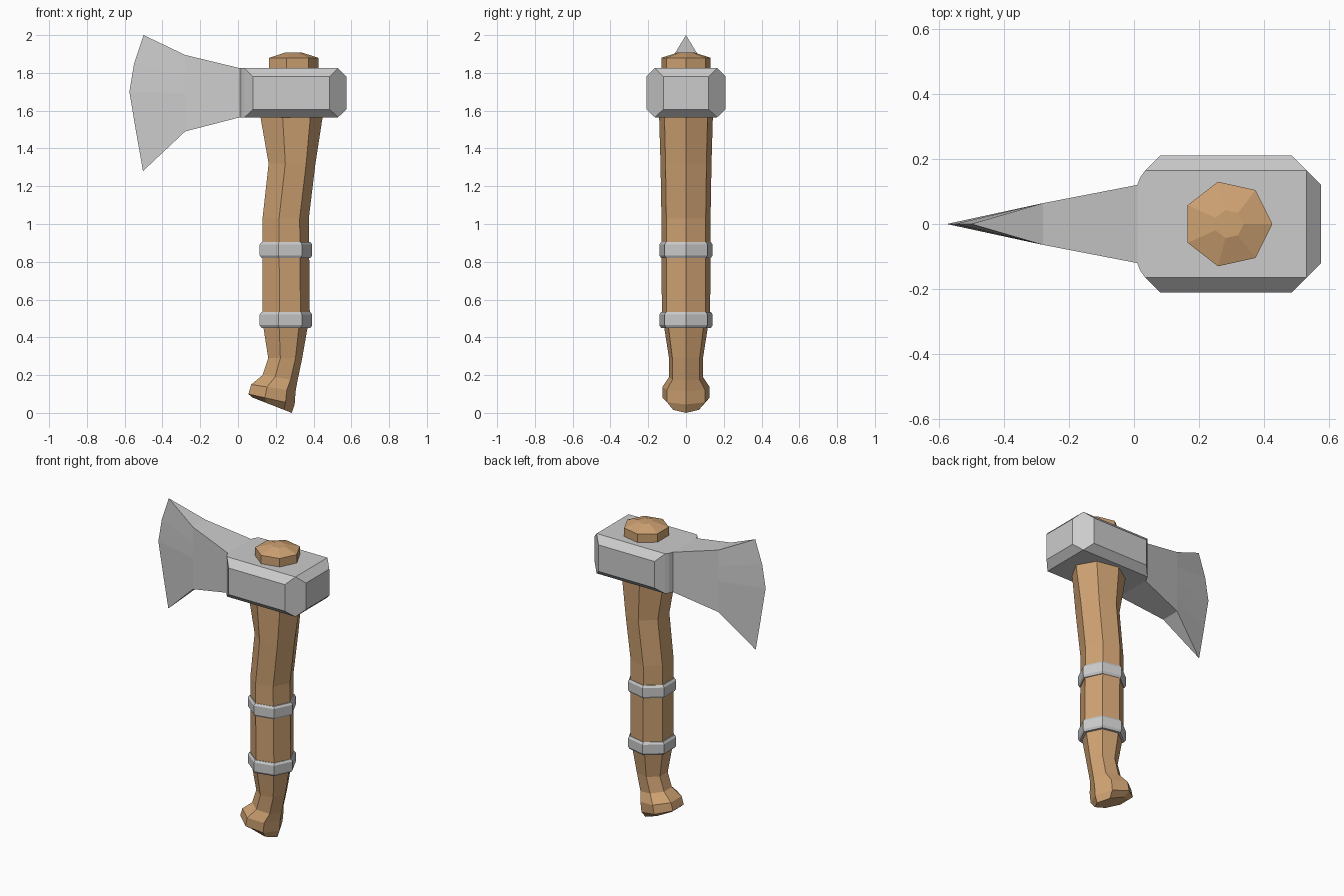
import bpy, bmesh
from math import cos, sin, tau

if "Cube" in bpy.data.objects:
    bpy.data.objects.remove(bpy.data.objects["Cube"])

wood = bpy.data.materials.new("wood")
wood.diffuse_color = (0.62, 0.36, 0.17, 1)
wood.use_nodes = True
wood.node_tree.nodes["Principled BSDF"].inputs["Base Color"].default_value = wood.diffuse_color


def loft(name, rings, caps=True, close=False, mat=None):
    """Skin a list of equal-length point rings into one flat-shaded object."""
    bm = bmesh.new()
    rows = [[bm.verts.new(p) for p in ring] for ring in rings]
    pairs = list(zip(rows, rows[1:]))
    if close:
        pairs.append((rows[-1], rows[0]))
    for a, b in pairs:
        for i in range(len(a)):
            j = (i + 1) % len(a)
            bm.faces.new((a[i], a[j], b[j], b[i]))
    if caps:
        bm.faces.new(rows[0])
        bm.faces.new(rows[-1])
    bmesh.ops.remove_doubles(bm, verts=bm.verts, dist=0.0005)
    bmesh.ops.recalc_face_normals(bm, faces=bm.faces)
    me = bpy.data.meshes.new(name)
    bm.to_mesh(me)
    bm.free()
    if mat:
        me.materials.append(mat)
    ob = bpy.data.objects.new(name, me)
    bpy.context.collection.objects.link(ob)
    return ob


def hept(xl, zl, xr, zr, ry):
    """Seven-sided ring spanning left (xl, zl) to right (xr, zr), tilted."""
    pts = []
    for i in range(7):
        a = tau * i / 7
        t = (cos(a) + 0.901) / 1.901
        pts.append((xl + (xr - xl) * t, ry * sin(a) / 0.975, zl + (zr - zl) * t))
    return pts


# Handle: curved grip with a knob at the foot, running through the head
loft("handle", [hept(*s) for s in [
    (0.075, 0.082, 0.285, 0.0, 0.085),
    (0.055, 0.10, 0.30, 0.045, 0.125),
    (0.07, 0.15, 0.305, 0.115, 0.125),
    (0.13, 0.20, 0.315, 0.17, 0.09),
    (0.16, 0.29, 0.34, 0.29, 0.09),
    (0.135, 0.45, 0.368, 0.45, 0.115),
    (0.13, 0.53, 0.38, 0.53, 0.128),
    (0.13, 1.03, 0.375, 1.03, 0.13),
    (0.162, 1.32, 0.41, 1.32, 0.135),
    (0.12, 1.56, 0.447, 1.56, 0.142),
    (0.12, 1.60, 0.447, 1.60, 0.142),
    (0.165, 1.70, 0.425, 1.70, 0.13),
    (0.165, 1.88, 0.425, 1.88, 0.13),
    (0.25, 1.908, 0.337, 1.908, 0.043)]], mat=wood)

# Two metal bands around the grip
for name, z in (("lower_band", 0.45), ("upper_band", 0.82)):
    prof = [(-0.012, 0.0), (0.004, 0.0), (0.013, 0.014),
            (0.013, 0.071), (0.004, 0.084), (-0.012, 0.084)]
    loft(name, [hept(0.128 - d, z + h, 0.38 + d, z + h, 0.128 + d)
                for d, h in prof], caps=False, close=True)

# Axe head block: chamfered poll with a stepped neck on the blade side
neck = [(0.035, 0.165), (0.02, 0.145), (0.01, 0.12)]
wide = [(0.575, 0.12), (0.485, 0.21), (0.08, 0.21)] + neck
flat = [(0.53, 0.165), (0.53, 0.165), (0.035, 0.165)] + neck


def mirrored(half, z):
    return [(x, y, z) for x, y in half] + [(x, -y, z) for x, y in reversed(half)]


loft("head_block", [mirrored(flat, 1.565), mirrored(wide, 1.607),
                    mirrored(wide, 1.78), mirrored(flat, 1.825)])

# Blade: flares from the neck to a thin curved cutting edge
edge = [(-0.503, 1.28), (-0.54, 1.49), (-0.575, 1.70), (-0.55, 1.85), (-0.50, 2.0)]


def column(x, y, z0, z1):
    zs = [z0 + (z1 - z0) * i / 4 for i in range(5)]
    return [(x, y, z) for z in zs] + [(x, -y, z) for z in reversed(zs)]


loft("blade", [column(0.01, 0.12, 1.565, 1.825),
               column(-0.28, 0.064, 1.49, 1.895),
               [(x, 0, z) for x, z in edge + edge[::-1]]], caps=False)
